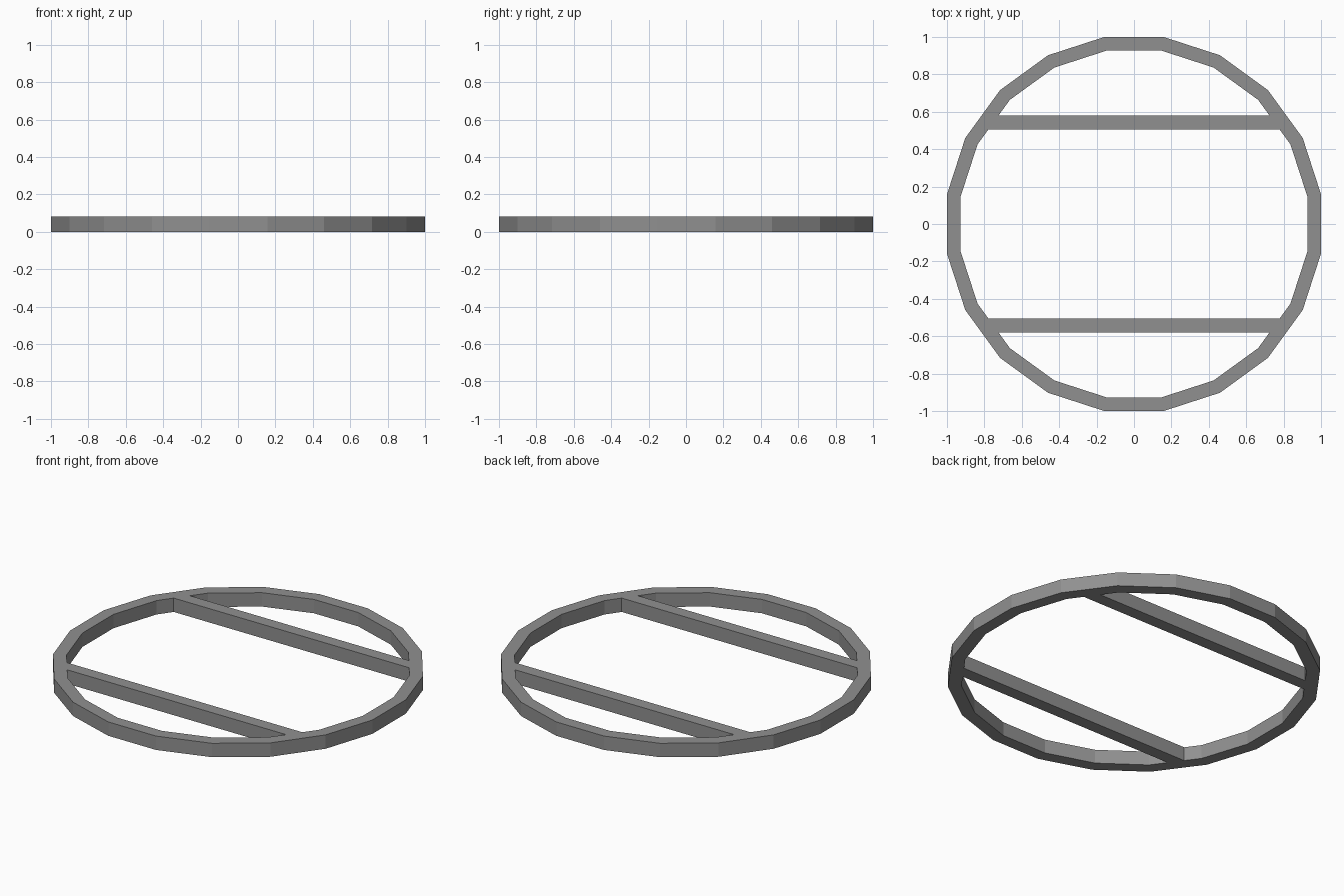
import bpy, bmesh
from math import sin, cos, pi, radians

if "Cube" in bpy.data.objects:
    bpy.data.objects.remove(bpy.data.objects["Cube"])

SIDES = 20
HEIGHT = 0.083
INNER = 0.927                 # inner flat-to-centre distance
BAR_Y = (0.505, 0.58)         # near and far edge of a bar

dark_grey = bpy.data.materials.new("dark_grey")
dark_grey.diffuse_color = (0.28, 0.28, 0.28, 1)
dark_grey.use_nodes = True
dark_grey.node_tree.nodes["Principled BSDF"].inputs["Base Color"].default_value = dark_grey.diffuse_color


def finish(name, bm):
    bmesh.ops.recalc_face_normals(bm, faces=bm.faces)
    mesh = bpy.data.meshes.new(name)
    bm.to_mesh(mesh)
    bm.free()
    mesh.materials.append(dark_grey)
    obj = bpy.data.objects.new(name, mesh)
    bpy.context.collection.objects.link(obj)
    return obj


# Ring: rectangular section swept round a 20-sided loop with flats on the axes
bm = bmesh.new()
section = [(INNER, 0), (1, 0), (1, HEIGHT), (INNER, HEIGHT)]
loops = []
for i in range(SIDES):
    a = (i + 0.5) * 2 * pi / SIDES
    loops.append([bm.verts.new((r / cos(pi / SIDES) * cos(a),
                                r / cos(pi / SIDES) * sin(a), z))
                  for r, z in section])
for i in range(SIDES):
    p, q = loops[i], loops[(i + 1) % SIDES]
    for j in range(4):
        k = (j + 1) % 4
        bm.faces.new((p[j], q[j], q[k], p[k]))
finish("ring", bm)


# Cross bars: mitred to meet the ring's slanted inner flats (facing 36 degrees)
def wall_x(y):
    return (INNER - abs(y) * sin(radians(36))) / cos(radians(36))


for name, side in (("back_bar", 1), ("front_bar", -1)):
    bm = bmesh.new()
    ends = []
    for sx in (-1, 1):
        ends.append([bm.verts.new((sx * wall_x(y), side * y, z))
                     for y, z in ((BAR_Y[0], 0), (BAR_Y[1], 0),
                                  (BAR_Y[1], HEIGHT), (BAR_Y[0], HEIGHT))])
    for j in range(4):
        k = (j + 1) % 4
        bm.faces.new((ends[0][j], ends[1][j], ends[1][k], ends[0][k]))
    for end in ends:
        bm.faces.new(end)
    finish(name, bm)
